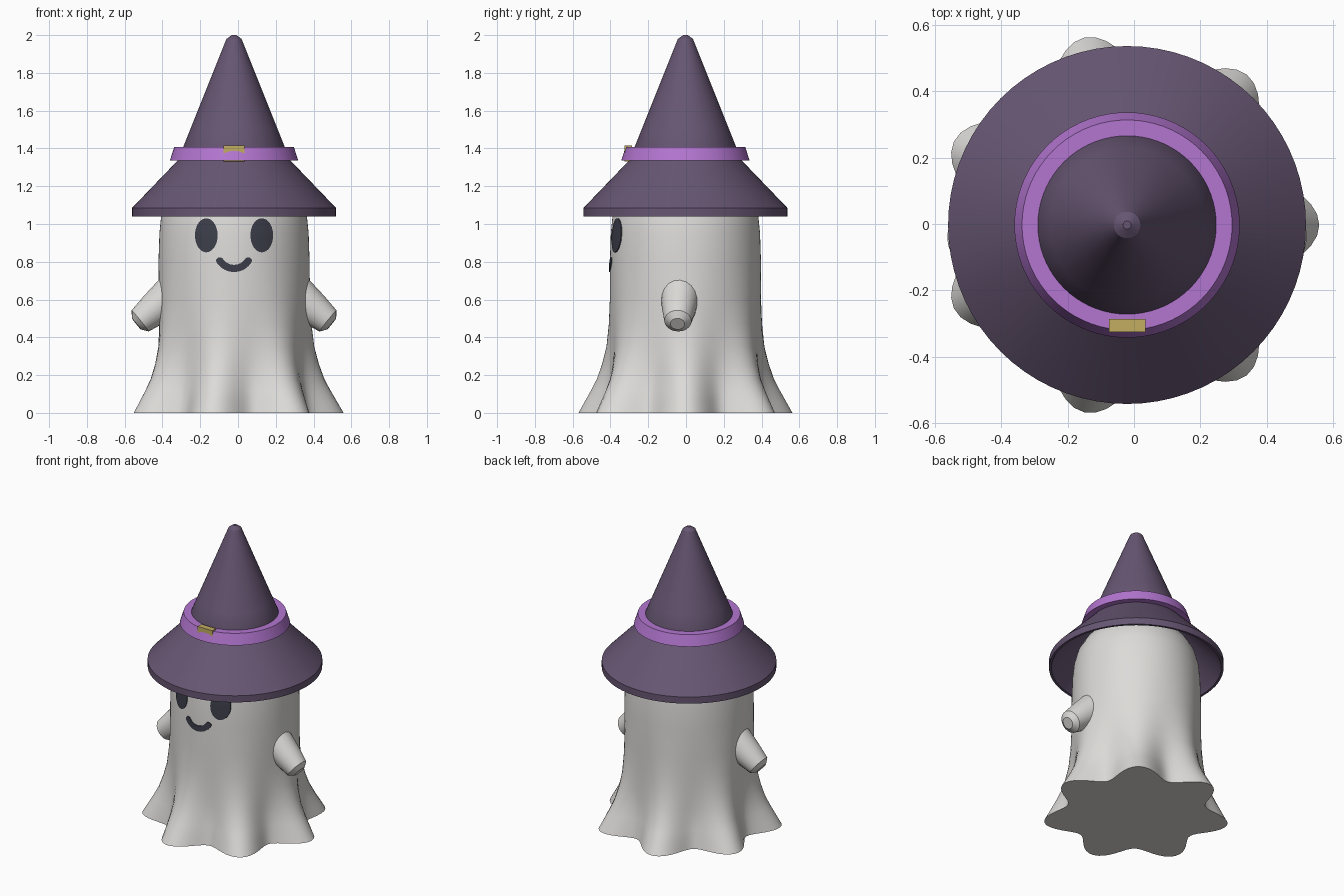
import bpy, bmesh, math
from mathutils import Vector

if "Cube" in bpy.data.objects:
    bpy.data.objects.remove(bpy.data.objects["Cube"])

CX, CY = -0.021, -0.003


def material(name, rgb):
    m = bpy.data.materials.new(name)
    m.diffuse_color = (*rgb, 1)
    m.use_nodes = True
    m.node_tree.nodes["Principled BSDF"].inputs["Base Color"].default_value = m.diffuse_color
    return m


SHEET = material("sheet white", (0.72, 0.71, 0.69))
FELT = material("hat purple", (0.135, 0.093, 0.170))
RIBBON = material("ribbon violet", (0.45, 0.18, 0.63))
GOLD = material("buckle gold", (0.54, 0.42, 0.12))
INK = material("face ink", (0.045, 0.048, 0.068))


def finish(bm, name, mat, angle=30):
    bmesh.ops.recalc_face_normals(bm, faces=bm.faces)
    me = bpy.data.meshes.new(name)
    bm.to_mesh(me)
    bm.free()
    me.materials.append(mat)
    ob = bpy.data.objects.new(name, me)
    bpy.context.collection.objects.link(ob)
    bpy.ops.object.select_all(action='DESELECT')
    bpy.context.view_layer.objects.active = ob
    ob.select_set(True)
    bpy.ops.object.shade_smooth_by_angle(angle=math.radians(angle))
    return ob


def loft(rings, closed=False):
    """Skin a list of equal-length point rings; cap the ends unless closed."""
    bm = bmesh.new()
    vs = [[bm.verts.new(p) for p in r] for r in rings]
    n = len(vs[0])
    pairs = list(zip(vs, vs[1:])) + ([(vs[-1], vs[0])] if closed else [])
    for a, b in pairs:
        for i in range(n):
            bm.faces.new((a[i], a[(i + 1) % n], b[(i + 1) % n], b[i]))
    if not closed:
        bm.faces.new(vs[0])
        bm.faces.new(vs[-1])
    return bm


def circle(r, z, n=72):
    return [(CX + r * math.cos(2 * math.pi * i / n),
             CY + r * math.sin(2 * math.pi * i / n), z) for i in range(n)]


# Sheet body: (height, fold-crest radius, fold-valley radius)
PROFILE = [(0, .580, .435), (.06, .545, .425), (.12, .510, .415), (.18, .478, .405),
           (.26, .449, .400), (.35, .425, .397), (.47, .410, .397), (.60, .402, .398),
           (.80, .400, .400), (.95, .395, .395), (1.04, .386, .386), (1.12, .365, .365),
           (1.19, .325, .325), (1.25, .26, .26), (1.29, .17, .17), (1.31, .05, .05)]
N = 112
rings = []
for z, crest, valley in PROFILE:
    ring = []
    for i in range(N):
        a = 2 * math.pi * i / N
        r = (crest + valley) / 2 + (crest - valley) / 2 * math.cos(7 * a)
        ring.append((CX + r * math.cos(a), CY + r * math.sin(a), z))
    rings.append(ring)
finish(loft(rings), "sheet_body", SHEET, 40)

# Hat: hollow brim, pointed crown, ribbon band
finish(loft([circle(r, z) for r, z in [(.525, 1.04), (.54, 1.04), (.54, 1.085),
             (.29, 1.345), (.26, 1.345), (.50, 1.085)]], True), "hat_brim", FELT)
finish(loft([circle(r, z) for r, z in [(.27, 1.34), (.27, 1.405), (.232, 1.50), (.192, 1.60),
             (.04, 1.98), (.012, 2.0)]]), "hat_crown", FELT)
finish(loft([circle(r, z) for r, z in [(.25, 1.335), (.34, 1.335), (.317, 1.407),
             (.25, 1.407)]], True), "hat_ribbon", RIBBON)

# Buckle: small block set in the ribbon
bm = bmesh.new()
bmesh.ops.create_cube(bm, size=1)
for v in bm.verts:
    v.co = (CX + v.co.x * .11, -.306 + v.co.y * .04, 1.373 + v.co.z * .085)
finish(bm, "hat_buckle", GOLD)


def body_radius(z):
    for (z0, c0, v0), (z1, c1, v1) in zip(PROFILE, PROFILE[1:]):
        if z0 <= z <= z1:
            t = (z - z0) / (z1 - z0)
            return (c0 + v0 + t * (c1 + v1 - c0 - v0)) / 2


def on_body(x, z, lift):
    return (CX + x, CY - math.sqrt(body_radius(z) ** 2 - x * x) - lift, z)


def plate(name, rows):
    """Thin plate wrapped on the body front; rows are strips of (x, z) points."""
    bm = bmesh.new()
    grid = [[bm.verts.new(on_body(x, z, .005)) for x, z in row] for row in rows]
    for a, b in zip(grid, grid[1:]):
        for i in range(len(a) - 1):
            bm.faces.new((a[i], a[i + 1], b[i + 1], b[i]))
    bmesh.ops.remove_doubles(bm, verts=bm.verts, dist=1e-5)
    # skirt back to the body surface
    edges = [e for e in bm.edges if e.is_boundary]
    ext = bmesh.ops.extrude_edge_only(bm, edges=edges)["geom"]
    for v in ext:
        if isinstance(v, bmesh.types.BMVert):
            v.co.y += .008
    finish(bm, name, INK)


# Eyes: upright ovals
for side, label in ((-1, "left"), (1, "right")):
    rows = []
    for j in range(25):
        a = math.pi * j / 24
        w = .060 * math.sin(a)
        rows.append([(side * .147 + w * (k / 4 - 1), .94 + .09 * math.cos(a)) for k in range(9)])
    plate(label + "_eye", rows)

# Smile: arc strip with rounded ends
R, HALF, T = .090, math.radians(57), .019
rows = []
cap = T / R
for j in range(41):
    a = -(HALF + cap) + 2 * (HALF + cap) * j / 40
    over = max(0, abs(a) - HALF) / cap
    w = T * math.sqrt(max(0, 1 - over * over))
    rows.append([((R + w * k) * math.sin(a), .855 - (R + w * k) * math.cos(a)) for k in (-1, 0, 1)])
plate("smile", rows)

# Arms: tapered stubs angled down and out, with a blunt faceted tip
ARM = [(.28, -.030, .652, .108), (.40, -.037, .549, .090), (.476, -.043, .487, .072),
       (.496, -.045, .471, .038)]
axis = Vector((.78, -.04, -.63)).normalized()
u = axis.cross(Vector((0, 1, 0))).normalized()
w = axis.cross(u)
for side, label in ((-1, "left"), (1, "right")):
    rings = []
    for x, y, z, r in ARM:
        ring = []
        for i in range(20):
            a = 2 * math.pi * i / 20
            p = Vector((x + .021, y, z)) + u * (r * math.cos(a)) + w * (r * math.sin(a))
            ring.append((CX + side * p.x, p.y, p.z))
        rings.append(ring)
    finish(loft(rings), label + "_arm", SHEET, 35)
